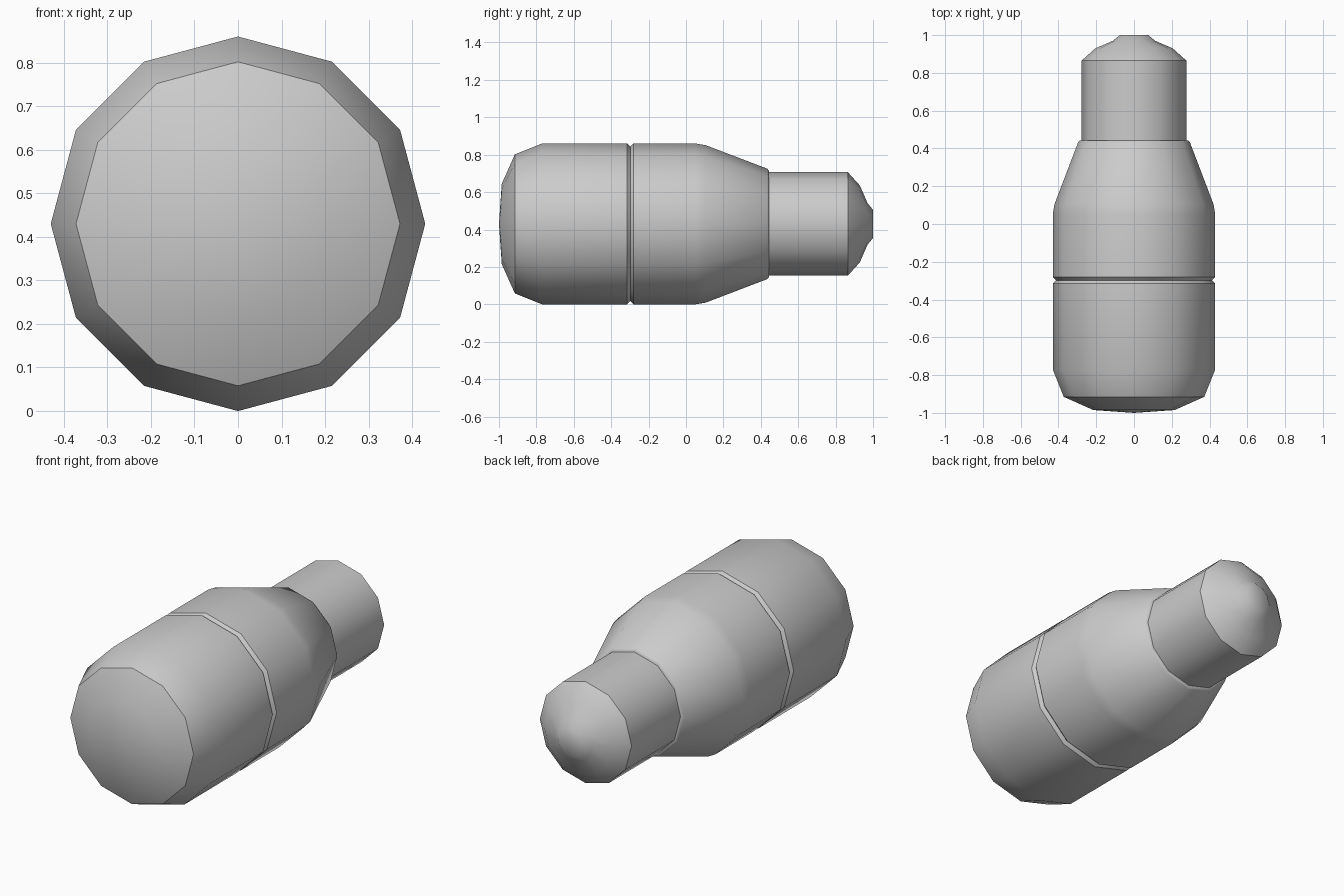
import bpy, bmesh, math

if "Cube" in bpy.data.objects:
    bpy.data.objects.remove(bpy.data.objects["Cube"])

SIDES = 12
AXIS_Z = 0.43


def lathe(name, profile):
    """Revolve (radius, y) points about the horizontal y axis."""
    bm = bmesh.new()
    rings = []
    for r, y in profile:
        if r == 0:
            rings.append([bm.verts.new((0, y, AXIS_Z))] * SIDES)
        else:
            rings.append([bm.verts.new((r * math.sin(2 * math.pi * i / SIDES), y,
                                        AXIS_Z + r * math.cos(2 * math.pi * i / SIDES)))
                          for i in range(SIDES)])
    for a, b in zip(rings, rings[1:]):
        for i in range(SIDES):
            j = (i + 1) % SIDES
            bm.faces.new(dict.fromkeys((a[i], a[j], b[j], b[i])))
    bmesh.ops.recalc_face_normals(bm, faces=bm.faces)
    mesh = bpy.data.meshes.new(name)
    bm.to_mesh(mesh)
    bm.free()
    obj = bpy.data.objects.new(name, mesh)
    bpy.context.collection.objects.link(obj)
    bpy.ops.object.select_all(action='DESELECT')
    obj.select_set(True)
    bpy.context.view_layer.objects.active = obj
    bpy.ops.object.shade_smooth_by_angle(angle=math.radians(42))
    return obj


# Rounded rear half, ending in the seam groove
lathe("rear_body", [(0, -1.0), (0.215, -0.985), (0.372, -0.915), (0.43, -0.77),
                    (0.43, -0.315), (0.413, -0.298), (0, -0.298)])

# Front half: groove, straight wall, tapered shoulder, step
lathe("tapered_body", [(0, -0.298), (0.413, -0.298), (0.43, -0.281), (0.43, 0.05),
                       (0.421, 0.105), (0.295, 0.435), (0.285, 0.443), (0, 0.443)])

# Narrow neck with a domed end and small tip
lathe("neck_and_tip", [(0, 0.42), (0.277, 0.42), (0.277, 0.865), (0.205, 0.93),
                       (0.112, 0.97), (0.075, 1.0), (0, 1.0)])
